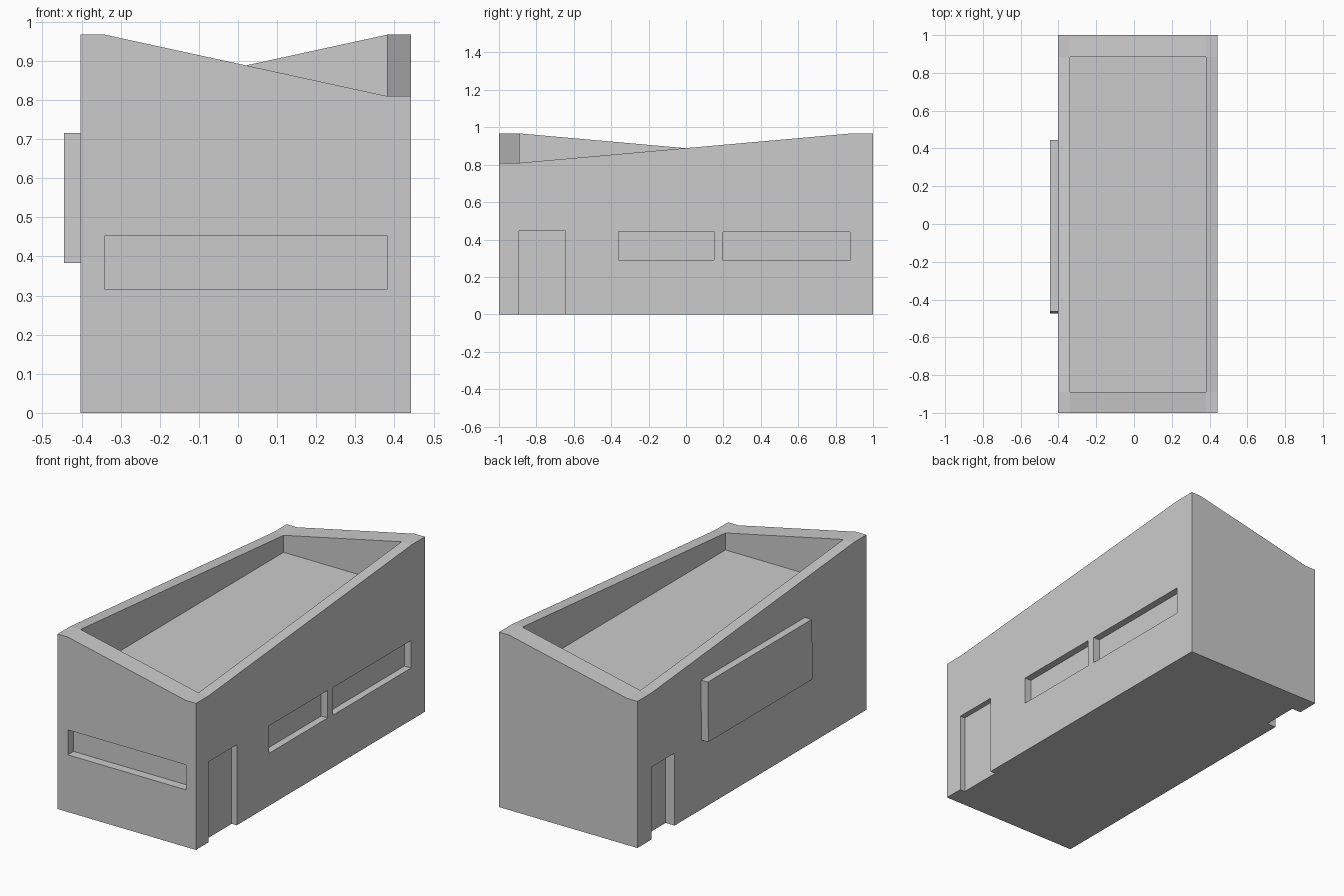
import bpy, bmesh

if "Cube" in bpy.data.objects:
    bpy.data.objects.remove(bpy.data.objects["Cube"])

XS = (-0.403, -0.34, 0.381, 0.443)
YS = (-1.0, -0.889, 0.884, 1.0)
HIGH, LOW, ROOF = 0.967, 0.81, 0.716


def make_object(name, bm):
    bmesh.ops.recalc_face_normals(bm, faces=bm.faces[:])
    mesh = bpy.data.meshes.new(name)
    bm.to_mesh(mesh)
    bm.free()
    obj = bpy.data.objects.new(name, mesh)
    bpy.context.collection.objects.link(obj)
    return obj


def prism(name, profile, x0, x1):
    """Extrude a (y, z) profile from x0 to x1."""
    bm = bmesh.new()
    a = [bm.verts.new((x0, y, z)) for y, z in profile]
    b = [bm.verts.new((x1, y, z)) for y, z in profile]
    bm.faces.new(a)
    bm.faces.new(b[::-1])
    for i in range(len(a)):
        j = (i + 1) % len(a)
        bm.faces.new((a[i], a[j], b[j], b[i]))
    return make_object(name, bm)


def box(name, x0, x1, y0, y1, z0, z1):
    return prism(name, [(y0, z0), (y1, z0), (y1, z1), (y0, z1)], x0, x1)


# House body: parapet grid with flat corners, alternating high and low
bm = bmesh.new()
top = {(i, j): bm.verts.new((XS[i], YS[j], HIGH if (i < 2) == (j < 2) else LOW))
       for i in range(4) for j in range(4)}
for i in range(3):
    for j in range(3):
        if (i, j) != (1, 1):
            bm.faces.new([top[i, j], top[i + 1, j], top[i + 1, j + 1], top[i, j + 1]])

# Sunken roof deck and its inner walls
inner = [(1, 1), (2, 1), (2, 2), (1, 2)]
deck = [bm.verts.new((XS[i], YS[j], ROOF)) for i, j in inner]
bm.faces.new(deck)
for k in range(4):
    n = (k + 1) % 4
    bm.faces.new((top[inner[k]], top[inner[n]], deck[n], deck[k]))

# Outer walls and base
corners = [(0, 0), (3, 0), (3, 3), (0, 3)]
base = [bm.verts.new((XS[i], YS[j], 0)) for i, j in corners]
bm.faces.new(base[::-1])
edges = [[(i, 0) for i in range(4)], [(3, j) for j in range(4)],
         [(i, 3) for i in (3, 2, 1, 0)], [(0, j) for j in (3, 2, 1, 0)]]
for k, edge in enumerate(edges):
    bm.faces.new([base[k], base[(k + 1) % 4]] + [top[e] for e in reversed(edge)])
body = make_object("house_body", bm)

# Window and door recesses
R, L = XS[3], XS[0]
recesses = [
    ("front_window", -0.34, 0.381, -1.1, -0.95, 0.316, 0.454),
    ("right_window_near", R - 0.04, R + 0.1, -0.362, 0.151, 0.29, 0.442),
    ("right_window_far", R - 0.04, R + 0.1, 0.198, 0.878, 0.288, 0.44),
    ("right_door", R - 0.031, R + 0.1, -0.892, -0.643, -0.1, 0.445),
    ("left_door", L - 0.1, L + 0.055, 0.675, 0.879, -0.1, 0.4),
]
bpy.context.view_layer.objects.active = body
for name, *dims in recesses:
    cutter = box(name + "_cutter", *dims)
    cutter.hide_render = True
    mod = body.modifiers.new(name, 'BOOLEAN')
    mod.operation, mod.solver, mod.object = 'DIFFERENCE', 'EXACT', cutter
    bpy.ops.object.modifier_apply(modifier=name)
    bpy.data.objects.remove(cutter)

# Projecting panel on the left wall, with slightly slanted ends
prism("left_bay_panel",
      [(-0.473, 0.383), (0.44, 0.383), (0.445, 0.716), (-0.463, 0.716)], -0.445, L)
